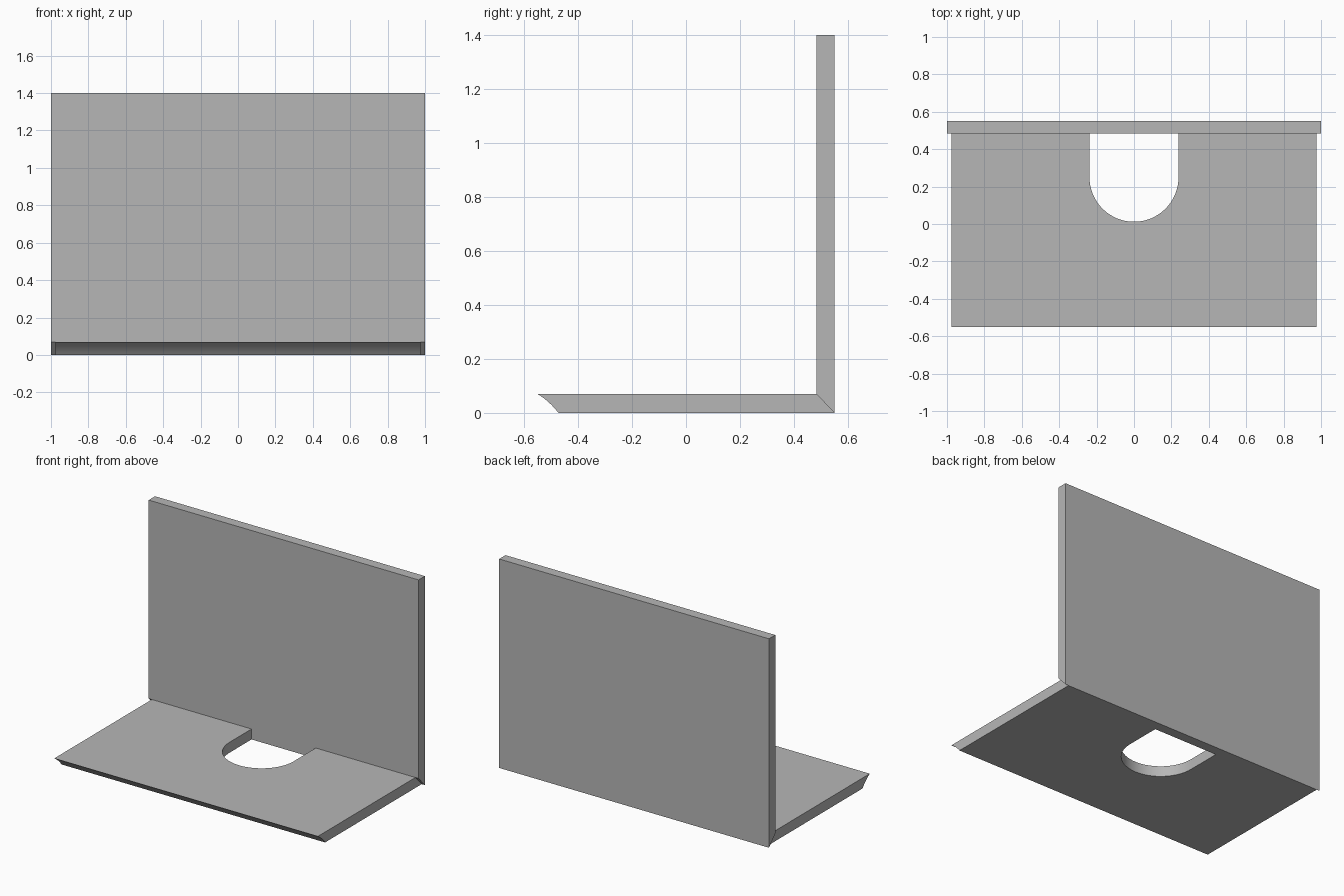
import bpy
import bmesh
from math import cos, sin, pi

cube = bpy.data.objects.get("Cube")
if cube:
    bpy.data.objects.remove(cube, do_unlink=True)

BACK, INNER, THICK = 0.55, 0.483, 0.07
FRONT_TOP, FRONT_LOW = -0.55, -0.473
SLOT_R, SLOT_Y = 0.238, 0.25

grey = bpy.data.materials.new("plain grey")
grey.use_nodes = True
colour = (0.47, 0.47, 0.47, 1)
grey.diffuse_color = colour
grey.node_tree.nodes["Principled BSDF"].inputs["Base Color"].default_value = colour


def prism(name, outline, extrude):
    """Solid made by pushing a closed outline along a vector."""
    bm = bmesh.new()
    face = bm.faces.new([bm.verts.new(p) for p in outline])
    new = bmesh.ops.extrude_face_region(bm, geom=[face])["geom"]
    verts = [v for v in new if isinstance(v, bmesh.types.BMVert)]
    bmesh.ops.translate(bm, verts=verts, vec=extrude)
    bmesh.ops.recalc_face_normals(bm, faces=bm.faces)
    mesh = bpy.data.meshes.new(name)
    bm.to_mesh(mesh)
    bm.free()
    mesh.materials.append(grey)
    obj = bpy.data.objects.new(name, mesh)
    bpy.context.collection.objects.link(obj)
    return obj


def panel(name, half_width, profile):
    """Board with a y-z profile running the full width."""
    return prism(name, [(-half_width, y, z) for y, z in profile],
                 (2 * half_width, 0, 0))


# Upright panel, mitred along its lower edge
panel("back_panel", 1.0,
      [(BACK, 0), (BACK, 1.4), (INNER, 1.4), (INNER, THICK)])

# Base board: mitred at the back, shallow hollow curve along the front edge
STEPS = 8
hollow = []
for i in range(STEPS + 1):
    t = i / STEPS
    bulge = 0.014 * t * (1 - t)
    hollow.append((FRONT_TOP + (FRONT_LOW - FRONT_TOP) * t + bulge,
                   THICK * (1 - t) + bulge))
base = panel("base_board", 0.977, hollow + [(BACK, 0), (INNER, THICK)])

# Round-ended slot cut against the upright panel
arc = [(SLOT_R * cos(pi + pi * i / 32), SLOT_Y + SLOT_R * sin(pi + pi * i / 32), -0.1)
       for i in range(33)]
cutter = prism("slot_cutter", arc + [(SLOT_R, INNER, -0.1), (-SLOT_R, INNER, -0.1)],
               (0, 0, 0.3))
cutter.hide_render = True
cut = base.modifiers.new("slot", 'BOOLEAN')
cut.operation = 'DIFFERENCE'
cut.solver = 'EXACT'
cut.object = cutter

# Apply the cut, then smooth only the curved walls
bpy.ops.object.select_all(action='DESELECT')
base.select_set(True)
bpy.context.view_layer.objects.active = base
bpy.ops.object.modifier_apply(modifier=cut.name)
bpy.data.objects.remove(cutter, do_unlink=True)
bpy.ops.object.shade_smooth_by_angle()
